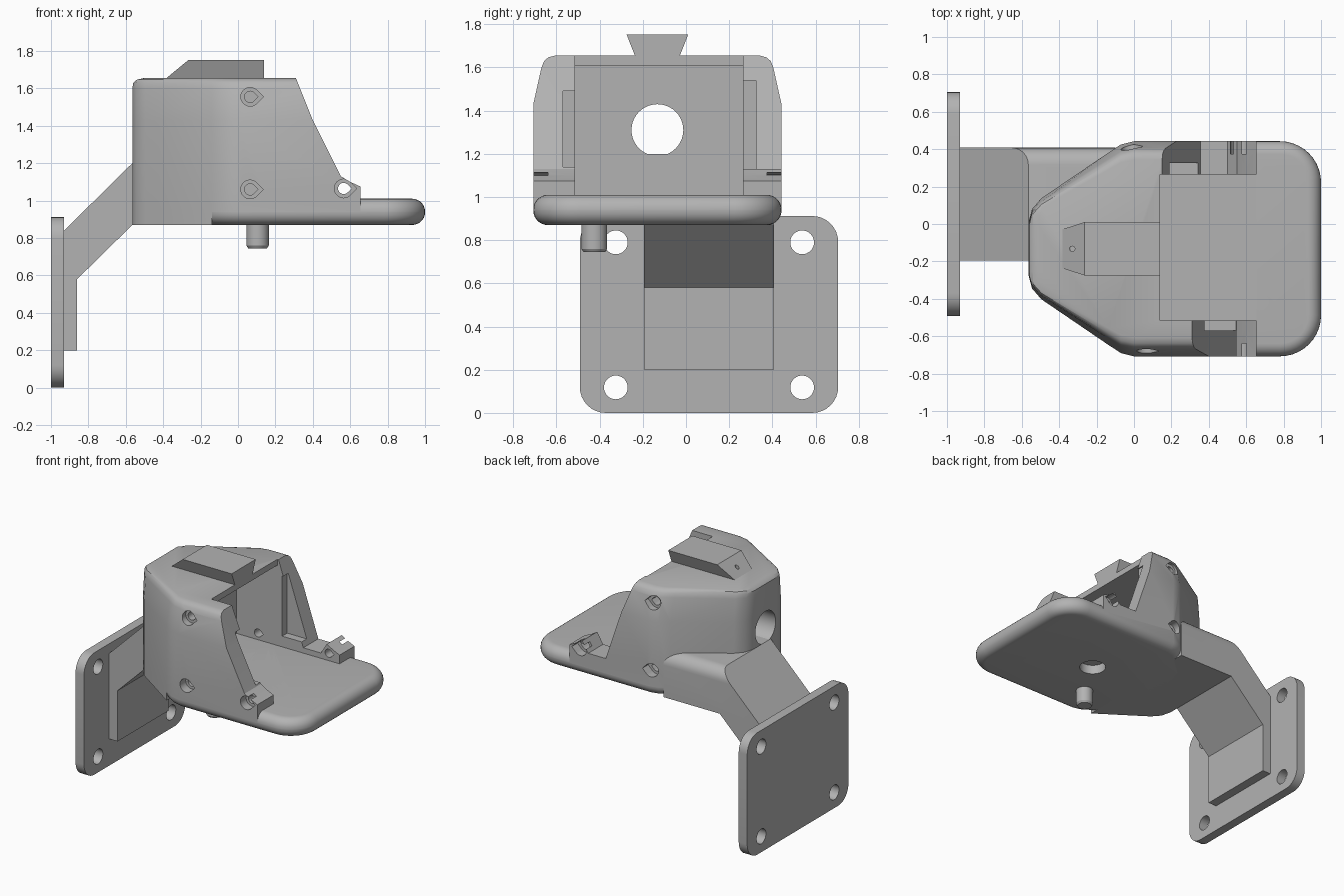
import bpy, bmesh, math

if "Cube" in bpy.data.objects:
    bpy.data.objects.remove(bpy.data.objects["Cube"])

grey = bpy.data.materials.new("plain_grey")
grey.use_nodes = True
grey.diffuse_color = (0.45, 0.45, 0.45, 1)
grey.node_tree.nodes["Principled BSDF"].inputs["Base Color"].default_value = grey.diffuse_color

MID = -0.1325   # symmetry line of the housing along y
HALF = 0.575    # half width of the housing


def loft(name, rings):
    """Closed solid through rings with equal point counts."""
    bm = bmesh.new()
    loops = [[bm.verts.new(p) for p in ring] for ring in rings]
    n = len(loops[0])
    for a, b in zip(loops, loops[1:]):
        for i in range(n):
            j = (i + 1) % n
            bm.faces.new((a[i], a[j], b[j], b[i]))
    bm.faces.new(loops[0])
    bm.faces.new(loops[-1])
    bmesh.ops.recalc_face_normals(bm, faces=bm.faces)
    mesh = bpy.data.meshes.new(name)
    bm.to_mesh(mesh)
    bm.free()
    mesh.materials.append(grey)
    obj = bpy.data.objects.new(name, mesh)
    bpy.context.collection.objects.link(obj)
    return obj


def prism(name, pts, axis, lo, hi):
    place = {"x": lambda u, v, t: (t, u, v),
             "y": lambda u, v, t: (u, t, v),
             "z": lambda u, v, t: (u, v, t)}[axis]
    return loft(name, [[place(u, v, t) for u, v in pts] for t in (lo, hi)])


def box(x0, x1, y0, y1, z0, z1):
    return prism("cutter", [(x0, y0), (x1, y0), (x1, y1), (x0, y1)], "z", z0, z1)


def arc(cu, cv, r, start, end, steps):
    angles = [math.radians(start + (end - start) * i / steps) for i in range(steps + 1)]
    return [(cu + r * math.cos(a), cv + r * math.sin(a)) for a in angles]


def circle(cu, cv, r, n=40):
    return arc(cu, cv, r, 0, 360 - 360 / n, n - 1)


def teardrop(cx, cz, r):
    return arc(cx, cz, r, 45, 315, 18) + [(cx + r * 1.41, cz)]


def select(obj):
    bpy.ops.object.select_all(action="DESELECT")
    bpy.context.view_layer.objects.active = obj
    obj.select_set(True)


def apply(obj, kind, **settings):
    mod = obj.modifiers.new(kind, kind)
    for key, value in settings.items():
        setattr(mod, key, value)
    select(obj)
    bpy.ops.object.modifier_apply(modifier=mod.name)


def combine(obj, operation, *others):
    for other in others:
        apply(obj, "BOOLEAN", operation=operation, object=other, solver="EXACT")
        bpy.data.objects.remove(other)


def cavity():
    return box(-0.2, 2, -0.515, 0.265, 1.01, 1.61)


# Housing: tapered rear, sides leaning in towards the roof
SIDE = [(0.655, 1), (0, 1), (-0.07, 0.97), (-0.14, 0.89),
        (-0.495, 0.47), (-0.545, 0.37), (-0.565, 0.24)]


def outline(half, back, z, side=SIDE):
    left = [(max(x, back - 0.565), MID + k * half, z) for x, k in side]
    right = [(x, 2 * MID - y, z) for x, y, z in reversed(left)]
    return left + right


housing = loft("housing", [outline(h, b, z) for h, b, z in (
    (HALF, 0, 0.94), (HALF, 0, 1.43), (0.537, 0, 1.6), (0.525, 0.005, 1.63),
    (0.505, 0.025, 1.647), (0.475, 0.06, 1.655))])
rear_skirt = loft("rear_skirt", [outline(HALF, 0, z, SIDE[3:]) for z in (0.87, 0.96)])
combine(housing, "UNION", rear_skirt)

# Sloped wall ends: the left wall drops sooner and keeps a raised foot
foot = [(0.55, 1.13), (0.6, 1.1), (0.655, 1.075), (0.8, 1.075), (0.8, 1.8)]
right_slope = [(0.31, 1.8), (0.31, 1.655), (0.40, 1.43)] + foot
left_slope = [(0.15, 1.8), (0.15, 1.655), (0.355, 1.05), (0.5, 1.05)] + foot
combine(housing, "DIFFERENCE",
        cavity(),
        box(0.14, 2, -0.515, 0.265, 1.5, 2),
        prism("cutter", right_slope, "y", -1, -0.4),
        prism("cutter", left_slope, "y", 0.2, 1),
        box(0.18, 0.52, 0.2, 0.325, 1.09, 1.54),
        box(0.2, 0.58, -0.57, -0.5, 1.14, 1.49),
        prism("cutter", circle(MID, 1.31, 0.12), "x", -0.8, 0))

# Screw holes through both side walls, with wider outer recesses
for z in (1.555, 1.06):
    for x, y0, y1 in ((0.065, -0.8, -0.4), (-0.02, 0.2, 0.6)):
        combine(housing, "DIFFERENCE", prism("cutter", teardrop(x, z, 0.03), "y", y0, y1))
        outer = (-0.8, -0.64) if y0 < 0 else (0.375, 0.6)
        combine(housing, "DIFFERENCE", prism("cutter", teardrop(x, z, 0.05), "y", *outer))
combine(housing, "DIFFERENCE", prism("cutter", teardrop(0.565, 1.065, 0.03), "y", -1, 1))
for outer in ((-0.8, -0.64), (0.375, 0.6)):
    combine(housing, "DIFFERENCE", prism("cutter", teardrop(0.565, 1.065, 0.05), "y", *outer))

# Base plate with a fully rounded rim and a countersunk hole
R = 0.22
front_left = arc(1 - R, MID + HALF - R, R, 0, 90, 10)
half = front_left + [(0, MID + HALF), (-0.07, MID + HALF * 0.97),
                     (-0.14, MID + HALF * 0.89), (-0.4, MID + 0.28)]
base = prism("base_plate", half + [(x, 2 * MID - y) for x, y in reversed(half)], "z", 0.87, 1.01)
apply(base, "BEVEL", width=0.068, segments=7, limit_method="ANGLE", angle_limit=math.radians(70))
sink = loft("cutter", [[(x, y, z) for x, y in circle(0.275, MID, r)]
                       for r, z in ((0.093, 0.8), (0.093, 0.95), (0.135, 0.98), (0.135, 1.1))])
combine(base, "DIFFERENCE", sink)

# Locating peg below the base plate
loft("peg", [[(x, y, z) for x, y in circle(0.105, -0.425, r, 32)]
             for r, z in ((0.05, 0.745), (0.06, 0.76), (0.06, 0.9))])

# Dovetail rail on the roof with a ramped rear end
rail = loft("dovetail_rail", [
    [(back, MID - h, z), (0.14, MID - h, z), (0.14, MID + h, z), (back, MID + h, z)]
    for back, h, z in ((-0.395, 0.1, 1.645), (-0.265, 0.1425, 1.752))])
combine(rail, "DIFFERENCE", prism("cutter", circle(-0.33, MID, 0.014, 16), "z", 1.66, 1.8))

# Bent arm joining the housing to the mounting plate
arm = prism("arm", [(-0.94, 0.2), (-0.86, 0.2), (-0.86, 0.58), (-0.565, 0.87), (-0.1, 0.87),
                    (-0.1, 1.2), (-0.565, 1.2), (-0.94, 0.83)], "y", -0.195, 0.408)
rounding = [(-0.5, 0), (0.408, 0)] + arc(0.318, 1.11, 0.09, 0, 90, 8) + [(-0.5, 1.2)]
combine(arm, "INTERSECT", prism("cutter", rounding, "x", -1.2, 0.2))
combine(arm, "DIFFERENCE", cavity())

# Mounting plate with four bolt holes
r = 0.12
corners = []
for y, z, a in ((0.705 - r, 0.912 - r, 0), (-0.492 + r, 0.912 - r, 90),
                (-0.492 + r, r, 180), (0.705 - r, r, 270)):
    corners += arc(y, z, r, a, a + 90, 8)
mount = prism("mounting_plate", corners, "x", -1, -0.93)
for y in (-0.325, 0.538):
    for z in (0.118, 0.79):
        combine(mount, "DIFFERENCE", prism("cutter", circle(y, z, 0.055, 32), "x", -1.2, -0.8))

for obj in bpy.context.collection.objects:
    if obj.type == "MESH" and grey.name in obj.data.materials:
        select(obj)
        bpy.ops.object.shade_smooth_by_angle(angle=math.radians(30))
